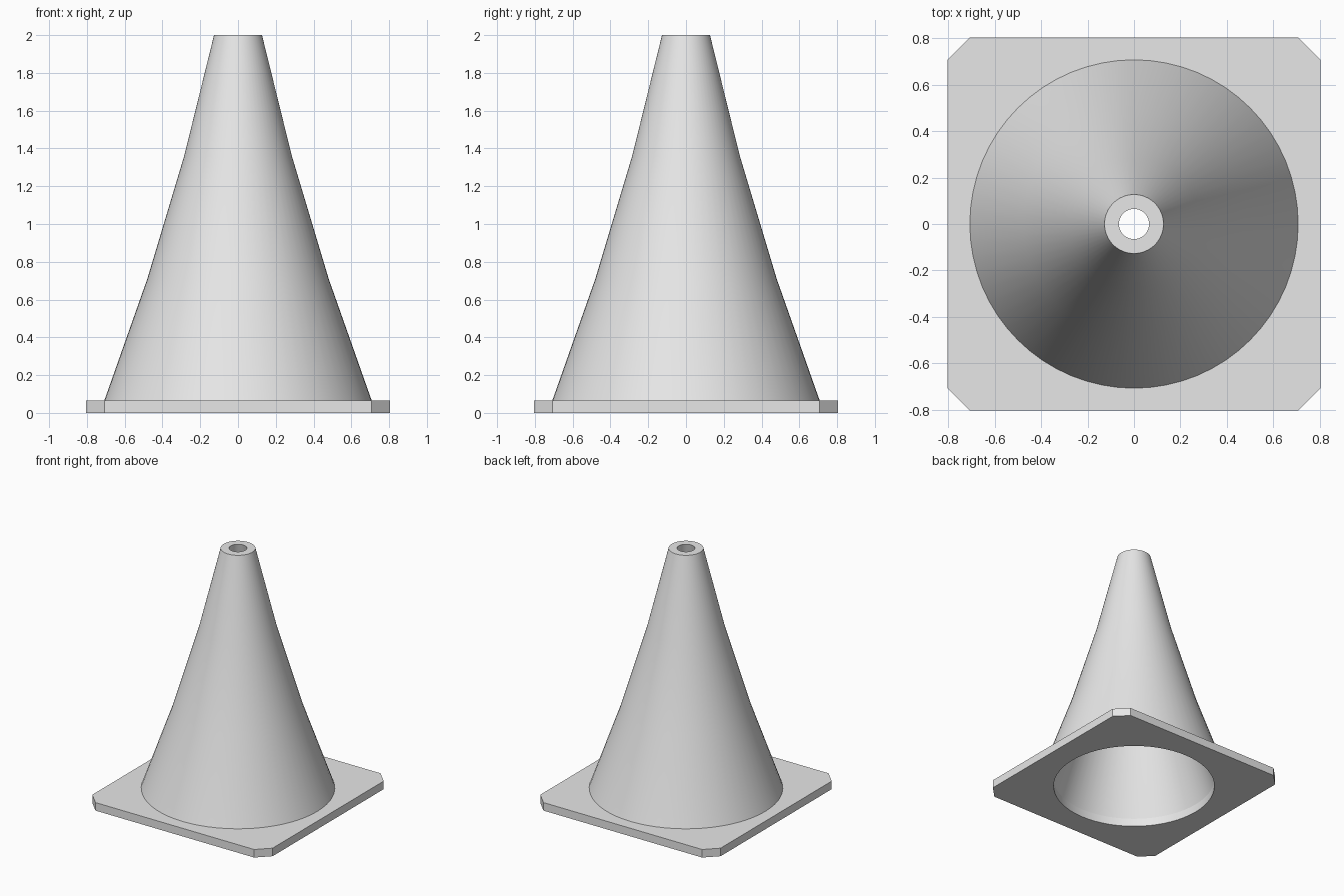
import bpy
import bmesh
from math import cos, sin, tau

cube = bpy.data.objects.get("Cube")
if cube:
    bpy.data.objects.remove(cube, do_unlink=True)

SEGMENTS = 64
PLATE_TOP = 0.065
HOLE_RADIUS = 0.61

# Single grey material
grey = bpy.data.materials.new("light grey")
grey.use_nodes = True
grey.diffuse_color = (0.8, 0.8, 0.8, 1)
grey.node_tree.nodes["Principled BSDF"].inputs["Base Color"].default_value = grey.diffuse_color


def ring(bm, radius, z):
    return [bm.verts.new((radius * cos(tau * i / SEGMENTS), radius * sin(tau * i / SEGMENTS), z))
            for i in range(SEGMENTS)]


def loop_edges(bm, verts):
    return [bm.edges.new((v, verts[(i + 1) % len(verts)])) for i, v in enumerate(verts)]


def finish(bm, name):
    mesh = bpy.data.meshes.new(name)
    bm.to_mesh(mesh)
    bm.free()
    mesh.materials.append(grey)
    obj = bpy.data.objects.new(name, mesh)
    bpy.context.collection.objects.link(obj)
    bpy.ops.object.select_all(action='DESELECT')
    obj.select_set(True)
    bpy.context.view_layer.objects.active = obj
    bpy.ops.object.shade_smooth_by_angle(angle=0.6)
    return obj


# Hollow cone body: up the outside, over the rim, down the inside
profile = [(0.708, PLATE_TOP), (0.48, 0.71), (0.285, 1.36), (0.127, 2.0),
           (0.065, 2.0), (0.215, 1.36), (0.40, 0.71), (HOLE_RADIUS, PLATE_TOP)]
bm = bmesh.new()
rings = [ring(bm, r, z) for r, z in profile]
for low, high in zip(rings, rings[1:]):
    for i in range(SEGMENTS):
        j = (i + 1) % SEGMENTS
        bm.faces.new((low[i], low[j], high[j], high[i]))
finish(bm, "cone_body")

# Square base plate with clipped corners and a round opening
half, clip = 0.805, 0.708
bm = bmesh.new()
outline = []
for sx, sy in ((1, 1), (-1, 1), (-1, -1), (1, -1)):
    corner = [(sx * half, sy * clip), (sx * clip, sy * half)]
    if sx != sy:
        corner.reverse()
    outline += [bm.verts.new((x, y, 0)) for x, y in corner]
edges = loop_edges(bm, outline) + loop_edges(bm, ring(bm, HOLE_RADIUS, 0))
bmesh.ops.triangle_fill(bm, use_beauty=True, use_dissolve=False, edges=edges)
extruded = bmesh.ops.extrude_face_region(bm, geom=bm.faces[:], use_keep_orig=True)
top_verts = [g for g in extruded["geom"] if isinstance(g, bmesh.types.BMVert)]
bmesh.ops.translate(bm, verts=top_verts, vec=(0, 0, PLATE_TOP))
bmesh.ops.recalc_face_normals(bm, faces=bm.faces[:])
finish(bm, "base_plate")
